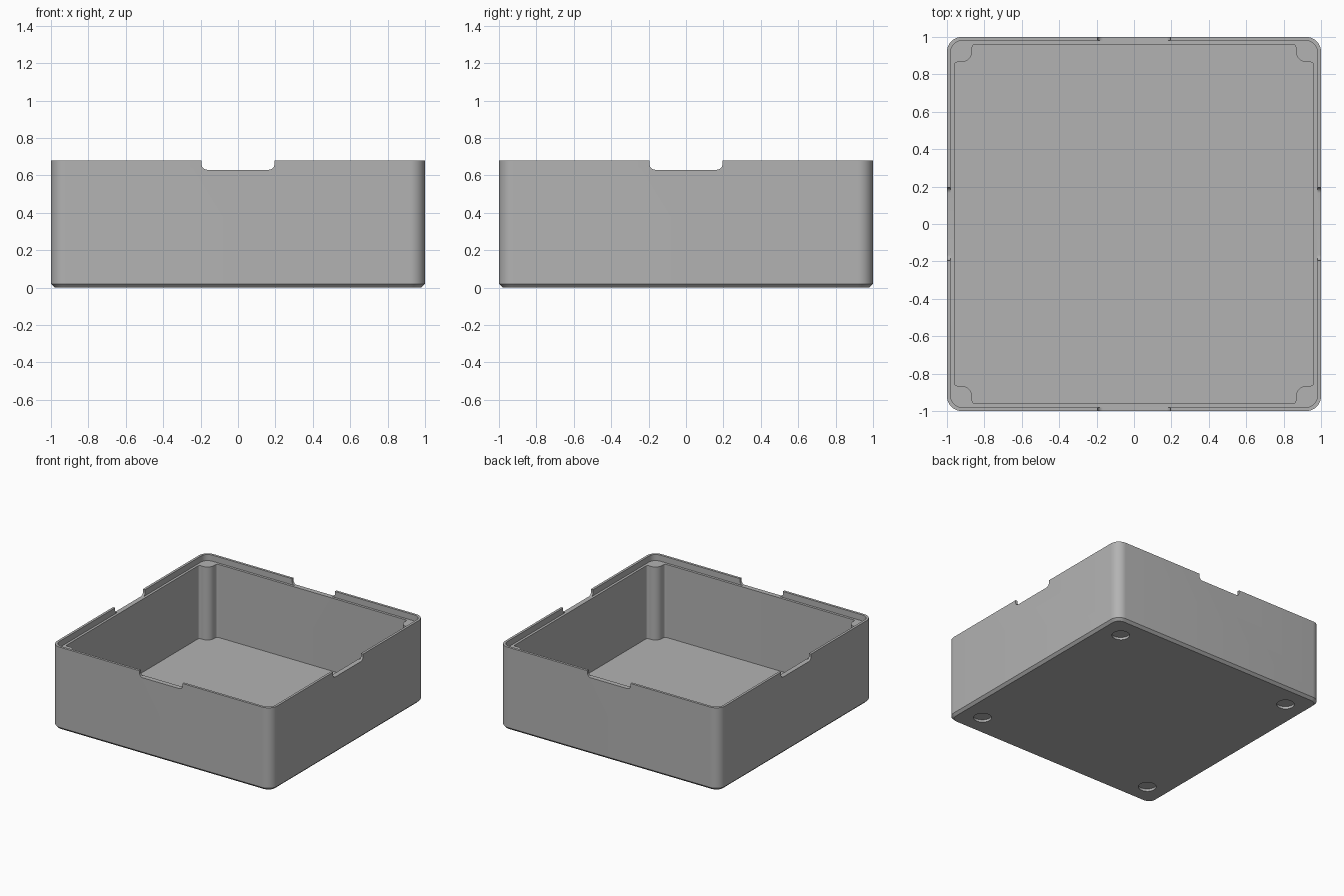
import bpy, bmesh
from math import radians, sin, cos, pi
from mathutils import Vector, Matrix

old = bpy.data.objects.get("Cube")
if old:
    bpy.data.objects.remove(old, do_unlink=True)

HEIGHT, LEDGE, FLOOR = 0.68, 0.63, 0.03

grey = bpy.data.materials.new("plain_grey")
grey.use_nodes = True
colour = (0.45, 0.45, 0.45, 1)
grey.diffuse_color = colour
grey.node_tree.nodes["Principled BSDF"].inputs["Base Color"].default_value = colour


def fillet(corners, steps=10):
    """Round each (x, y, radius) right-angled corner of an outline."""
    out = []
    for i, (x, y, r) in enumerate(corners):
        p = Vector((x, y))
        if r == 0:
            out.append(p)
            continue
        a = (Vector(corners[i - 1][:2]) - p).normalized() * r
        b = (Vector(corners[(i + 1) % len(corners)][:2]) - p).normalized() * r
        for k in range(steps + 1):
            t = pi / 2 * k / steps
            out.append(p + a * (1 - sin(t)) + b * (1 - cos(t)))
    return out


def square(half, r):
    return fillet([(-half, -half, r), (half, -half, r), (half, half, r), (-half, half, r)])


def loft(name, rings, matrix=Matrix()):
    """Closed solid through (outline, z) rings of equal length."""
    bm = bmesh.new()
    loops = [[bm.verts.new((p.x, p.y, z)) for p in outline] for outline, z in rings]
    n = len(loops[0])
    for lo, hi in zip(loops, loops[1:]):
        for i in range(n):
            j = (i + 1) % n
            bm.faces.new((lo[i], lo[j], hi[j], hi[i]))
    bm.faces.new(loops[0][::-1])
    bm.faces.new(loops[-1])
    bm.transform(matrix)
    bmesh.ops.recalc_face_normals(bm, faces=bm.faces[:])
    mesh = bpy.data.meshes.new(name)
    bm.to_mesh(mesh)
    bm.free()
    mesh.materials.append(grey)
    obj = bpy.data.objects.new(name, mesh)
    bpy.context.scene.collection.objects.link(obj)
    return obj


# Outer body with a chamfered foot
box = loft("open_box", [(square(0.98, 0.06), 0), (square(1, 0.08), 0.02), (square(1, 0.08), HEIGHT)])

# Stepped rim
rim = square(0.98, 0.06)
cutters = [loft("rim_cutter", [(rim, LEDGE), (rim, 1)])]

# Cavity that leaves a rounded pillar in each corner
wall, pillar = 0.96, 0.865
corners = []
for turn in range(4):
    rot = Matrix.Rotation(radians(90 * turn), 2)
    for x, y, r in ((wall, pillar, 0.015), (pillar, pillar, 0.06), (pillar, wall, 0.015)):
        p = rot @ Vector((x, y))
        corners.append((p.x, p.y, r))
cavity = fillet(corners)
cutters.append(loft("cavity_cutter", [(cavity, FLOOR), (cavity, 0.9)]))

# Finger notches through opposite walls
notch = fillet([(-0.195, LEDGE, 0.03), (0.195, LEDGE, 0.03), (0.195, 0.9, 0), (-0.195, 0.9, 0)])
for turn in (0, 90):
    m = Matrix.Rotation(radians(turn), 4, "Z") @ Matrix.Rotation(radians(90), 4, "X")
    cutters.append(loft("notch_cutter", [(notch, -1.2), (notch, 1.2)], m))

# Shallow round recesses under the corners
disc = [Vector((cos(pi * k / 20), sin(pi * k / 20))) * 0.067 for k in range(40)]
for x in (-0.81, 0.81):
    for y in (-0.81, 0.81):
        m = Matrix.Translation((x, y, 0))
        cutters.append(loft("recess_cutter", [(disc, -0.1), (disc, 0.02)], m))

for cutter in cutters:
    cutter.hide_render = True
    mod = box.modifiers.new(cutter.name, "BOOLEAN")
    mod.operation, mod.solver, mod.object = "DIFFERENCE", "EXACT", cutter

# Bake the cuts and remove the helpers
depsgraph = bpy.context.evaluated_depsgraph_get()
result = bpy.data.meshes.new_from_object(box.evaluated_get(depsgraph))
box.modifiers.clear()
box.data = result
for cutter in cutters:
    bpy.data.objects.remove(cutter, do_unlink=True)

bpy.ops.object.select_all(action="DESELECT")
box.select_set(True)
bpy.context.view_layer.objects.active = box
bpy.ops.object.shade_smooth_by_angle(angle=radians(30))
